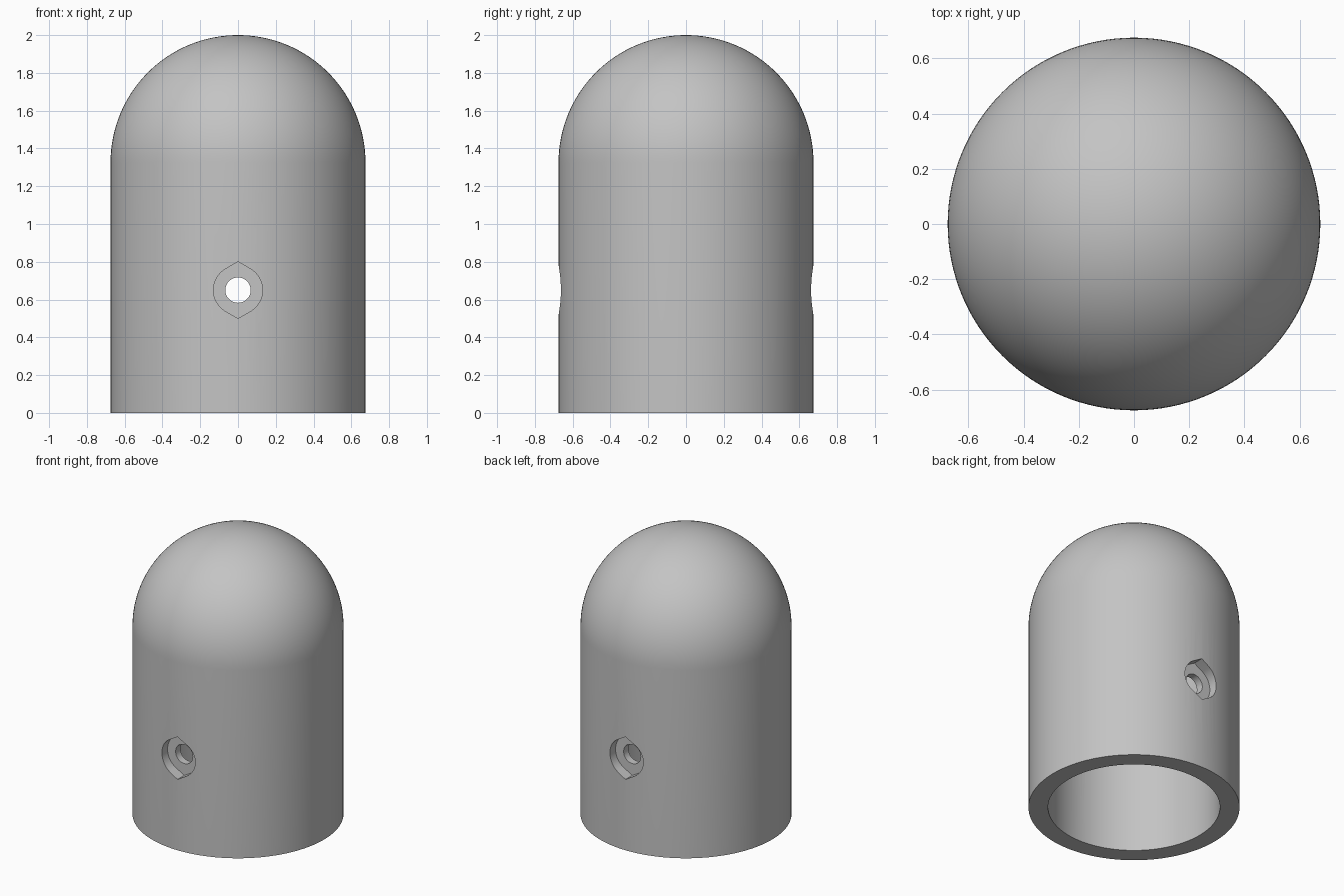
import bpy, bmesh, math
from mathutils import Matrix, Vector

cube = bpy.data.objects.get("Cube")
if cube:
    bpy.data.objects.remove(cube, do_unlink=True)

OUTER, INNER, SPRING = 0.675, 0.55, 1.325   # wall radii and dome centre height
HOLE_Z, BORE_R, POCKET_R, FLOOR_Y = 0.65, 0.067, 0.13, 0.6
SEGMENTS, RINGS = 128, 32

grey = bpy.data.materials.new("plain grey")
grey.use_nodes = True
colour = (0.55, 0.55, 0.55, 1)
grey.diffuse_color = colour
grey.node_tree.nodes["Principled BSDF"].inputs["Base Color"].default_value = colour


def add_object(name, bm):
    bmesh.ops.recalc_face_normals(bm, faces=bm.faces)
    mesh = bpy.data.meshes.new(name)
    bm.to_mesh(mesh)
    bm.free()
    mesh.materials.append(grey)
    obj = bpy.data.objects.new(name, mesh)
    bpy.context.collection.objects.link(obj)
    return obj


def dome_profile(radius):
    """Wall from the base up, then a quarter arc to the apex."""
    arc = [i * math.pi / 2 / RINGS for i in range(RINGS + 1)]
    return [(radius, 0)] + [(radius * math.cos(a), SPRING + radius * math.sin(a)) for a in arc]


def prism(name, outline, y0, y1):
    """Extrude an x-z outline along y."""
    bm = bmesh.new()
    face = bm.faces.new([bm.verts.new((x, y0, HOLE_Z + z)) for x, z in outline])
    new = bmesh.ops.extrude_face_region(bm, geom=[face])["geom"]
    verts = [v for v in new if isinstance(v, bmesh.types.BMVert)]
    bmesh.ops.translate(bm, verts=verts, vec=Vector((0, y1 - y0, 0)))
    obj = add_object(name, bm)
    obj.hide_render = True
    return obj


# Hollow domed shell, turned about z
bm = bmesh.new()
profile = dome_profile(OUTER) + dome_profile(INNER)[::-1]
verts = [bm.verts.new((r, 0, z)) for r, z in profile]
edges = [bm.edges.new(pair) for pair in zip(verts, verts[1:])]
edges.remove(edges[RINGS + 1])
bm.edges.remove(bm.edges.get((verts[RINGS + 1], verts[RINGS + 2])))
edges.append(bm.edges.new((verts[-1], verts[0])))
bmesh.ops.spin(bm, geom=verts + edges, cent=(0, 0, 0), axis=(0, 0, 1),
               angle=math.tau, steps=SEGMENTS, use_duplicate=False)
bmesh.ops.remove_doubles(bm, verts=bm.verts, dist=0.0001)
bmesh.ops.dissolve_degenerate(bm, edges=bm.edges, dist=0.0001)
shell = add_object("domed_shell", bm)

# Bore through both walls, and a round pocket with pointed top and bottom on each
bore = [(BORE_R * math.cos(a), BORE_R * math.sin(a))
        for a in (i * math.tau / 48 for i in range(48))]
tip = POCKET_R / math.cos(math.pi / 6)
side = [math.radians(d) for d in range(-60, 61, 5)]
right = [(POCKET_R * math.cos(a), POCKET_R * math.sin(a)) for a in side]
pocket = right + [(0, tip)] + [(-x, -z) for x, z in right] + [(0, -tip)]
cutters = [prism("bore_cutter", bore, -1, 1),
           prism("front_pocket_cutter", pocket, -1, -FLOOR_Y),
           prism("back_pocket_cutter", pocket, FLOOR_Y, 1)]

bpy.ops.object.select_all(action="DESELECT")
shell.select_set(True)
bpy.context.view_layer.objects.active = shell
for cutter in cutters:
    mod = shell.modifiers.new(cutter.name, "BOOLEAN")
    mod.operation = "DIFFERENCE"
    mod.solver = "EXACT"
    mod.object = cutter
    bpy.ops.object.modifier_apply(modifier=mod.name)
    bpy.data.objects.remove(cutter, do_unlink=True)
bpy.ops.object.shade_smooth_by_angle(angle=math.radians(30))
